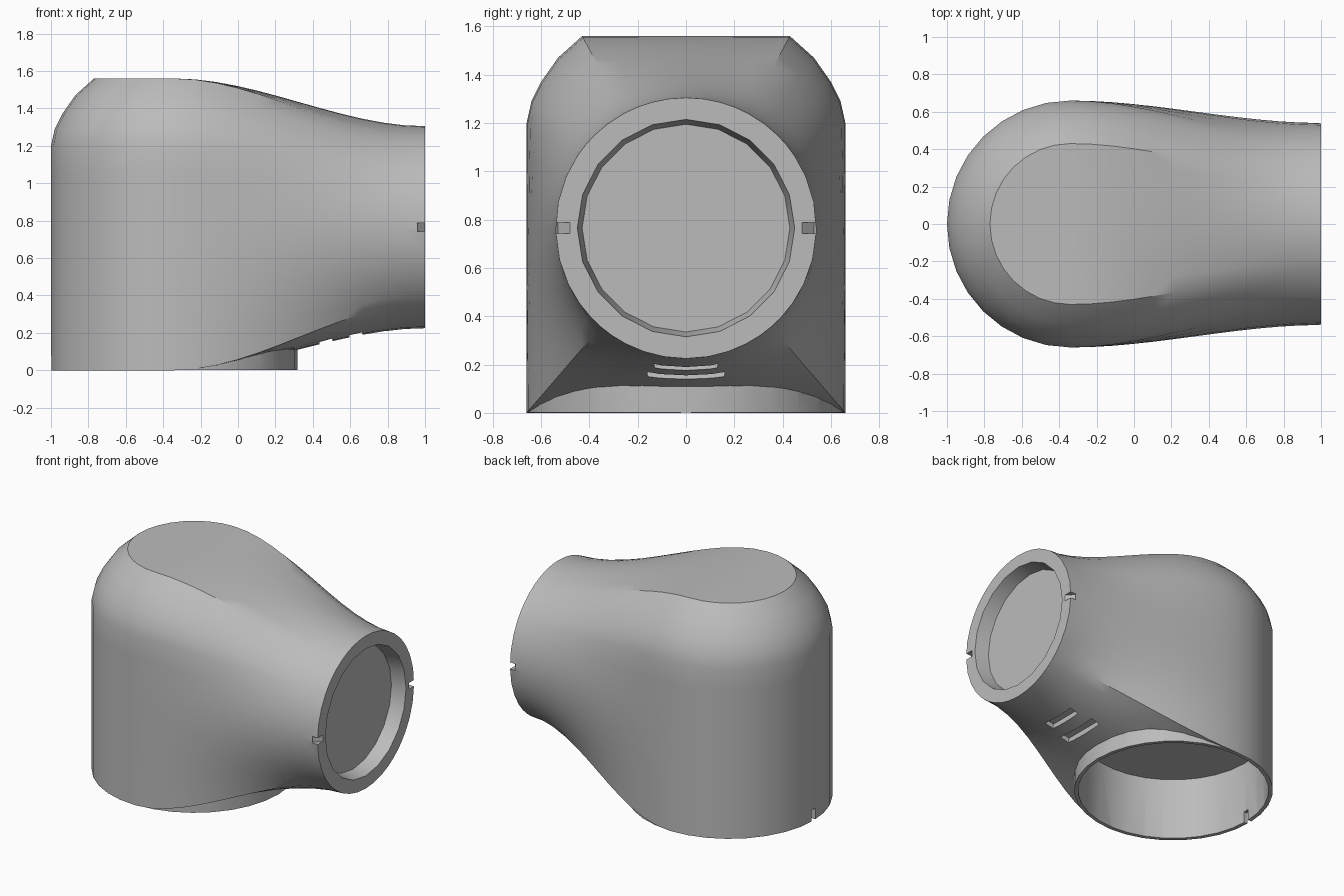
import bpy, bmesh
from math import sin, cos, pi, atan2, radians
from mathutils import Vector

old = bpy.data.objects.get("Cube")
if old:
    bpy.data.objects.remove(old)

gray = bpy.data.materials.new("plain gray")
gray.use_nodes = True
color = (0.5, 0.5, 0.5, 1)
gray.diffuse_color = color
gray.node_tree.nodes["Principled BSDF"].inputs["Base Color"].default_value = color

CX, R = -0.34, 0.66            # axis and radius of the upright barrel
TUBE_Z, TUBE_R = 0.765, 0.54   # centre height and radius of the side mouth

# Half outline of the barrel: (radius, height, segments leading to it)
outline = [(0, 0, 0), (R, 0, 5), (R, 1.2, 8), (0.64, 1.29, 1), (0.6, 1.37, 1),
           (0.53, 1.47, 1), (0.43, 1.56, 1), (0, 1.56, 4)]
profile = [Vector((0, 0))]
for r, z, n in outline[1:]:
    start = profile[-1].copy()
    profile += [start.lerp(Vector((r, z)), (i + 1) / n) for i in range(n)]


def revolved(angle):
    return [(CX + p.x * cos(angle), p.x * sin(angle), p.y) for p in profile]


def section(t, side):
    """Half section between the barrel outline and the round mouth."""
    w = t * t * (3 - 2 * t)
    pts = []
    for p in profile:
        a = atan2(p.y - TUBE_Z, p.x)
        q = p.lerp(Vector((TUBE_R * cos(a), TUBE_Z + TUBE_R * sin(a))), w)
        pts.append((CX + (1 - CX) * t, side * q.x, q.y))
    return pts


# Body: domed back half turned around the axis, front half lofted to the mouth
bm = bmesh.new()


def skin(rows):
    grid = [[bm.verts.new(c) for c in row] for row in rows]
    for a, b in zip(grid, grid[1:]):
        for j in range(len(a) - 1):
            bm.faces.new((a[j], b[j], b[j + 1], a[j + 1]))


skin([revolved(pi / 2 + pi * i / 16) for i in range(17)])
for side in (1, -1):
    skin([section(i / 12, side) for i in range(13)])
bmesh.ops.remove_doubles(bm, verts=bm.verts, dist=0.0005)
bmesh.ops.holes_fill(bm, edges=[e for e in bm.edges if e.is_boundary], sides=0)
bmesh.ops.recalc_face_normals(bm, faces=bm.faces)
mesh = bpy.data.meshes.new("elbow_body")
bm.to_mesh(mesh)
bm.free()
body = bpy.data.objects.new("elbow_body", mesh)
bpy.context.collection.objects.link(body)
mesh.materials.append(gray)


def combine(tool, operation):
    tool.hide_render = True
    tool.data.materials.append(gray)
    bpy.ops.object.select_all(action="DESELECT")
    bpy.context.view_layer.objects.active = body
    body.select_set(True)
    mod = body.modifiers.new(tool.name, "BOOLEAN")
    mod.operation, mod.object, mod.solver = operation, tool, "EXACT"
    bpy.ops.object.modifier_apply(modifier=mod.name)
    bpy.data.objects.remove(tool)


def cone(name, r1, r2, depth, loc, rot=(0, 0, 0), sides=32):
    bpy.ops.mesh.primitive_cone_add(vertices=sides, radius1=r1, radius2=r2,
                                    depth=depth, location=loc, rotation=rot)
    bpy.context.object.name = name
    return bpy.context.object


def box(name, size, loc, rot=(0, 0, 0)):
    bpy.ops.mesh.primitive_cube_add(size=1, location=loc, rotation=rot)
    bpy.context.object.name = name
    bpy.context.object.scale = size
    bpy.context.view_layer.update()
    return bpy.context.object


# Lower collar that completes the round foot under the neck
combine(cone("foot_collar", 0.657, 0.657, 0.4, (CX, 0, 0.201)), "UNION")
# Hollow of the foot and shallow recess of the mouth
combine(cone("foot_hollow", 0.635, 0.62, 0.54, (CX, 0, 0.17)), "DIFFERENCE")
combine(cone("mouth_recess", 0.43, 0.46, 0.15, (0.975, 0, TUBE_Z),
             (0, pi / 2, 0), 20), "DIFFERENCE")
# Slit at the back of the foot
combine(box("foot_slit", (0.12, 0.04, 0.16), (-1, 0, 0)), "DIFFERENCE")
# Small nicks on both sides of the mouth
for side in (1, -1):
    combine(box("mouth_nick", (0.07, 0.07, 0.045), (1, side * 0.53, TUBE_Z),
                (0, 0, radians(45))), "DIFFERENCE")
# Two shallow slots beneath the neck
for x, z, width in ((0.47, 0.155, 0.32), (0.63, 0.19, 0.26)):
    combine(box("neck_slot", (0.07, width, 0.08), (x, 0, z),
                (0, radians(-12), 0)), "DIFFERENCE")

bpy.ops.object.select_all(action="DESELECT")
body.select_set(True)
bpy.context.view_layer.objects.active = body
bpy.ops.object.shade_smooth_by_angle(angle=radians(32))
